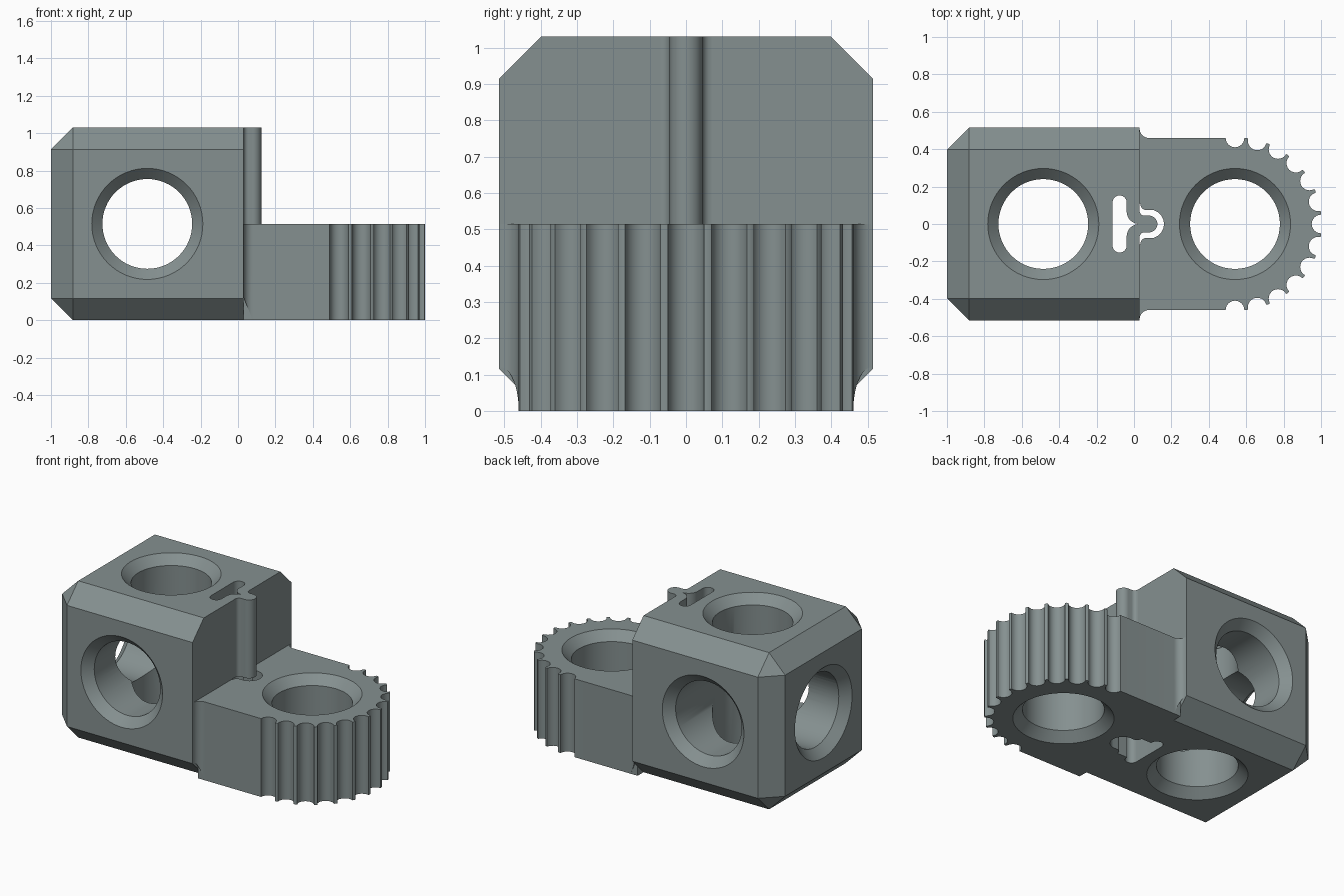
import bpy, bmesh, math
from mathutils import Matrix, Vector

if "Cube" in bpy.data.objects:
    bpy.data.objects.remove(bpy.data.objects["Cube"])

grey = bpy.data.materials.new("slate_grey")
grey.diffuse_color = (0.235, 0.28, 0.28, 1)
grey.use_nodes = True
grey.node_tree.nodes["Principled BSDF"].inputs["Base Color"].default_value = grey.diffuse_color

S, H = 0.515, 0.515          # half width of the block, height of the tongue
BX, TX = -0.485, 0.54        # hole centres along x
XE = 0.03                    # end face of the block


def finish(bm, name):
    bmesh.ops.recalc_face_normals(bm, faces=bm.faces)
    me = bpy.data.meshes.new(name)
    bm.to_mesh(me)
    bm.free()
    ob = bpy.data.objects.new(name, me)
    bpy.context.collection.objects.link(ob)
    me.materials.append(grey)
    return ob


def prism(name, pts, z0, z1, cut=None):
    """Extrude an xy outline, optionally trimmed by a plane (point, normal)."""
    bm = bmesh.new()
    f = bm.faces.new([bm.verts.new((x, y, z0)) for x, y in pts])
    r = bmesh.ops.extrude_face_region(bm, geom=[f])
    verts = [g for g in r["geom"] if isinstance(g, bmesh.types.BMVert)]
    bmesh.ops.translate(bm, verts=verts, vec=(0, 0, z1 - z0))
    if cut:
        bmesh.ops.bisect_plane(bm, geom=bm.verts[:] + bm.edges[:] + bm.faces[:],
                               plane_co=cut[0], plane_no=cut[1], clear_inner=True)
        bmesh.ops.holes_fill(bm, edges=[e for e in bm.edges if e.is_boundary])
    return finish(bm, name)


def arc(cx, cy, r, a0, a1, n):
    return [(cx + r * math.cos(math.radians(a0 + (a1 - a0) * i / n)),
             cy + r * math.sin(math.radians(a0 + (a1 - a0) * i / n))) for i in range(n + 1)]


def mirrored(half):
    """Close an outline by mirroring its upper half across y = 0."""
    return half + [(x, -y) for x, y in reversed(half) if abs(y) > 1e-6]


def bore(centre, rot, lo, hi, lo_sink=True):
    """Countersunk hole cutter: revolved profile along a local z axis."""
    r, c, e = 0.24, 0.057, 0.02
    prof = [(r + c + e, lo - e), (r, lo + c)] if lo_sink else [(r, lo)]
    prof += [(r, hi - c), (r + c + e, hi + e)]
    bm = bmesh.new()
    n = 64
    rings = [[bm.verts.new((rad * math.cos(2 * math.pi * i / n),
                            rad * math.sin(2 * math.pi * i / n), z)) for i in range(n)]
             for rad, z in prof]
    for a, b in zip(rings, rings[1:]):
        for i in range(n):
            bm.faces.new((a[i], a[(i + 1) % n], b[(i + 1) % n], b[i]))
    bm.faces.new(rings[0])
    bm.faces.new(rings[-1])
    bm.transform(Matrix.Translation(centre) @ rot)
    return finish(bm, "hole_cutter")


def boolean(target, tool, op):
    m = target.modifiers.new(op, 'BOOLEAN')
    m.operation, m.object, m.solver = op, tool, 'EXACT'
    bpy.context.view_layer.objects.active = target
    bpy.ops.object.modifier_apply(modifier=m.name)
    bpy.data.objects.remove(tool, do_unlink=True)


# Block: a box with every edge chamfered except around its right end
bm = bmesh.new()
bmesh.ops.create_cube(bm, size=1)
bm.transform(Matrix.Translation(((XE - 1) / 2, 0, S)) @ Matrix.Diagonal((1 + XE, 2 * S, 2 * S, 1)))
edges = [e for e in bm.edges if min(v.co.x for v in e.verts) < -0.9]
bmesh.ops.bevel(bm, geom=edges, offset=0.117, segments=1, affect='EDGES', profile=0.5)
body = finish(bm, "knuckle_block")

# Tongue: straight sides and a round end with thirteen scallops
R, g = 0.46, 0.05
half = [(XE, R)]
for k in range(6, -1, -1):
    a = 15 * k
    cx, cy = TX + R * math.cos(math.radians(a)), R * math.sin(math.radians(a))
    scallop = arc(cx, cy, g, a + 90, a + 270, 12)
    if k == 0:
        scallop = scallop[:7]
    half += scallop
    if k:                                  # rounded tooth tip
        t = math.radians(a - 7.5)
        half.append((TX + (R + 0.005) * math.cos(t), (R + 0.005) * math.sin(t)))
tongue = prism("tongue", mirrored(half), 0, H)
boolean(body, tongue, 'UNION')

# Fillets where the tongue sides meet the block, tapering away at the bottom
for s in (1, -1):
    f = 0.05
    pts = [(XE, R - 0.02), (XE + f, R - 0.02)] + arc(XE + f, R + f, f, 270, 180, 10)
    pts = [(x, s * y) for x, y in pts]
    fillet = prism("fillet", pts, 0, H, (Vector((XE, 0, 0.12)), Vector((0.12, 0, f))))
    boolean(body, fillet, 'UNION')

# Round-nosed rib on the upper end face, flared at its root
nose = [(XE, 0.07)] + arc(XE + 0.025, 0.07, 0.025, 180, 270, 5) + arc(0.08, 0, 0.045, 90, 0, 10)
rib = prism("rib", mirrored(nose[1:]), H, 2 * S)

# Matching socket through the tongue, a little wider than the rib
socket = [(-0.06, 0.11)] + [(XE, 0.11)] + arc(0.065, 0.105, 0.03, 180, 270, 6) + arc(0.083, 0, 0.077, 80, 0, 12)
boolean(body, prism("socket_cutter", mirrored(socket), -0.1, H), 'DIFFERENCE')
boolean(body, rib, 'UNION')

# Keyed slot through the full height of the block
slot = [(-0.115, 0.115)] + arc(-0.077, 0.115, 0.038, 170, 0, 8) + arc(0.025, 0.065, 0.064, 180, 265, 8) + [(0.025, 0)]
boolean(body, prism("slot_cutter", mirrored(slot), -0.1, 1.2), 'DIFFERENCE')

# Countersunk holes: three axes in the block, one through the tongue
I = Matrix.Identity(4)
boolean(body, bore((BX, 0, S), I, -S, S), 'DIFFERENCE')
boolean(body, bore((BX, 0, S), Matrix.Rotation(math.pi / 2, 4, 'X'), -S, S), 'DIFFERENCE')
boolean(body, bore((BX, 0, S), Matrix.Rotation(-math.pi / 2, 4, 'Y'), 0, S, False), 'DIFFERENCE')
boolean(body, bore((TX, 0, 0), I, 0, H), 'DIFFERENCE')

bpy.ops.object.select_all(action='DESELECT')
body.select_set(True)
bpy.context.view_layer.objects.active = body
bpy.ops.object.shade_smooth_by_angle(angle=math.radians(30))
